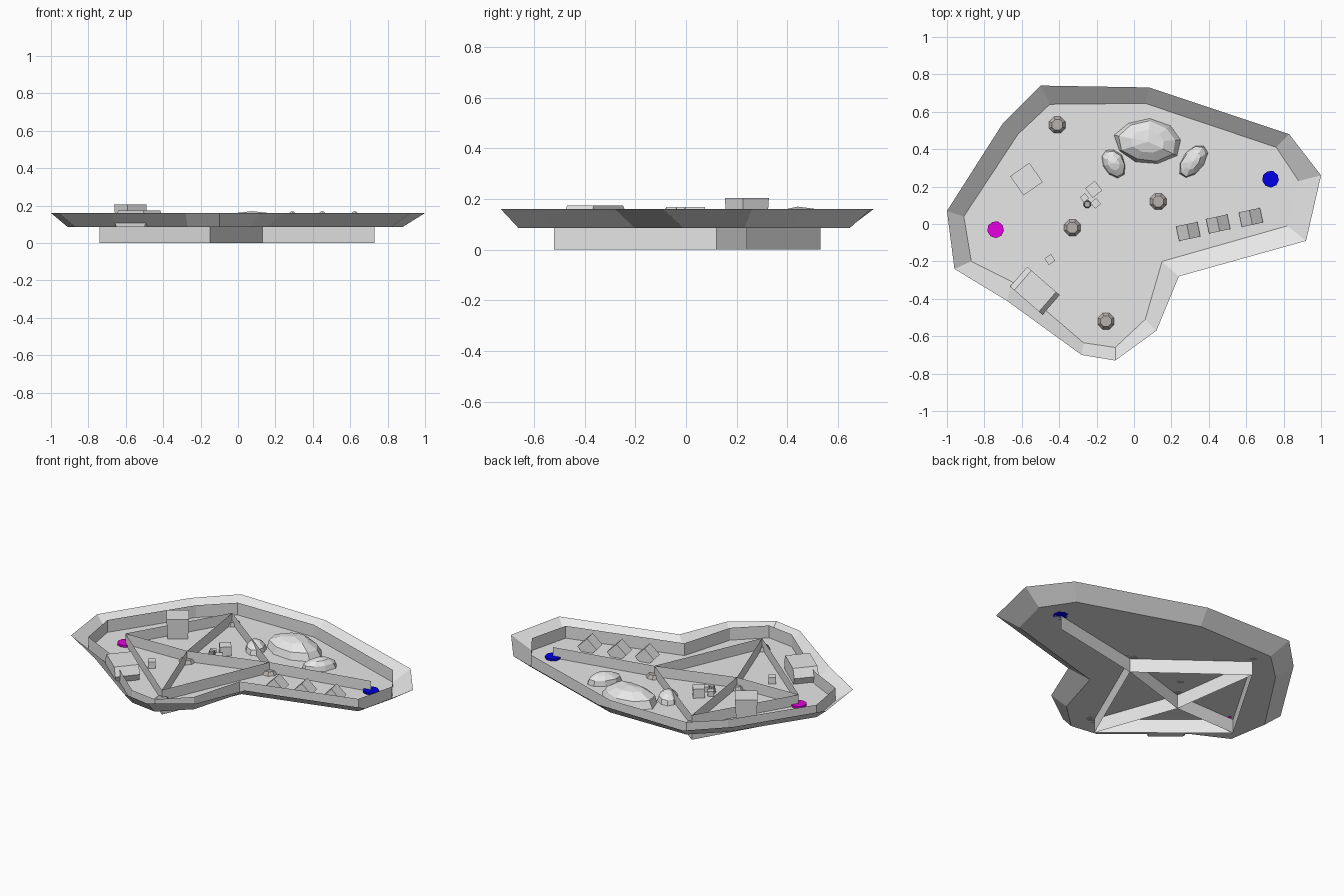
import bpy, bmesh, math, random
from mathutils import Matrix, Vector

cube = bpy.data.objects.get("Cube")
if cube:
    bpy.data.objects.remove(cube, do_unlink=True)

FLOOR, RIM, WALL = 0.085, 0.16, 0.15
random.seed(4)


def material(name, rgb):
    m = bpy.data.materials.new(name)
    m.use_nodes = True
    m.diffuse_color = (*rgb, 1)
    m.node_tree.nodes["Principled BSDF"].inputs["Base Color"].default_value = (*rgb, 1)
    return m


grey = material("light grey", (0.8, 0.8, 0.8))
stone = material("warm grey", (0.47, 0.44, 0.42))
blue = material("blue", (0, 0, 0.8))
magenta = material("magenta", (0.8, 0, 0.75))


def finish(name, bm, mat, loc=(0, 0, 0), turn=0):
    mesh = bpy.data.meshes.new(name)
    bm.to_mesh(mesh)
    bm.free()
    mesh.materials.append(mat)
    ob = bpy.data.objects.new(name, mesh)
    ob.location = loc
    ob.rotation_euler.z = math.radians(turn)
    bpy.context.collection.objects.link(ob)
    return ob


def box(name, x, y, size, top, turn, taper=1.0):
    """Box standing on the floor; taper scales its foot."""
    bm = bmesh.new()
    bmesh.ops.create_cube(bm, size=1)
    for v in bm.verts:
        k = size * (taper if v.co.z < 0 else 1)
        v.co = Vector((v.co.x * k, v.co.y * k, (v.co.z + 0.5) * (top - FLOOR)))
    finish(name, bm, grey, (x, y, FLOOR), turn)


def disc(name, x, y, r1, r2, height, sides, mat):
    bm = bmesh.new()
    bmesh.ops.create_cone(bm, cap_ends=True, segments=sides, radius1=r1, radius2=r2, depth=height)
    finish(name, bm, mat, (x, y, FLOOR + height / 2), 22.5)


def rock(name, x, y, size, turn):
    """Faceted half boulder with a little seeded unevenness."""
    bm = bmesh.new()
    bmesh.ops.create_uvsphere(bm, u_segments=9, v_segments=6, radius=1)
    bmesh.ops.bisect_plane(bm, geom=bm.verts[:] + bm.edges[:] + bm.faces[:],
                           plane_co=(0, 0, 0), plane_no=(0, 0, -1), clear_outer=True)
    for v in bm.verts:
        wobble = random.uniform(0.93, 1.05) if v.co.z < 0.9 else 1
        v.co = Vector([c * s * wobble for c, s in zip(v.co, size)])
    finish(name, bm, grey, (x, y, FLOOR), turn)


# Floor with flared outer skirt and upright inner wall
outer = [(.92, -.09), (1, .26), (.83, .48), (.08, .73), (-.5, .74), (-.7, .54), (-1, .07),
         (-.96, -.24), (-.68, -.41), (-.28, -.7), (-.1, -.73), (.12, -.57), (.24, -.28)]
inner = [(.82, -.01), (.88, .23), (.76, .41), (.06, .645), (-.45, .64), (-.62, .48), (-.91, .04),
         (-.87, -.2), (-.65, -.31), (-.27, -.635), (-.1, -.66), (.06, -.51), (.15, -.2)]


def ring(bm, pts, z):
    return [bm.verts.new((x, y, z)) for x, y in pts]


def band(bm, low, high):
    for i in range(len(low)):
        j = (i + 1) % len(low)
        bm.faces.new((low[j], low[i], high[i], high[j]))


bm = bmesh.new()
base = ring(bm, inner, FLOOR)
bm.faces.new(base)
band(bm, base, ring(bm, outer, RIM))
finish("floor_and_skirt", bm, grey)

bm = bmesh.new()
band(bm, ring(bm, inner, FLOOR), ring(bm, inner, RIM))
finish("inner_wall", bm, grey)

# Thin partitions joining the markers, passing down through the floor
nodes = {"west": (-.74, -.03), "hub": (-.33, -.02), "north": (-.41, .53),
         "south": (-.15, -.52), "mid": (.13, .12), "east": (.73, .24)}
links = ["west hub", "west north", "west south", "hub north", "hub south",
         "hub mid", "north mid", "south mid", "mid east"]
bm = bmesh.new()
for link in links:
    a, b = (nodes[n] for n in link.split())
    bm.faces.new([bm.verts.new((*p, z)) for p, z in ((a, 0), (b, 0), (b, WALL), (a, WALL))])
finish("partitions", bm, grey)

# Markers
for n in ("hub", "north", "south", "mid"):
    disc("marker_" + n, *nodes[n], 0.047, 0.031, 0.02, 8, stone)
disc("marker_west", *nodes["west"], 0.045, 0.045, 0.012, 9, magenta)
disc("marker_east", *nodes["east"], 0.045, 0.045, 0.012, 9, blue)
disc("small_post", -.25, .105, 0.022, 0.016, 0.04, 8, stone)

# Boulders
rock("large_boulder", .075, .44, (.18, .125, .085), -4)
rock("left_boulder", .315, .335, (.06, .105, .06), -35)
rock("right_boulder", -.11, .325, (.06, .085, .06), 30)

# Boxes
box("tall_box", -.575, .24, .125, .205, 35, 0.9)
box("medium_box", -.215, .185, .065, .14, 38)
box("small_box_a", -.265, .14, .035, .115, 40)
box("small_box_b", -.205, .11, .04, .115, 40)
box("small_box_c", -.45, -.19, .042, .125, 35)

# Bevelled crate lying over the rim
bm = bmesh.new()
profile = [(-.1, .085), (.1, .085), (.115, .125), (.09, .175), (-.085, .175), (-.115, .125)]
face = bm.faces.new([bm.verts.new((x, -.07, z)) for x, z in profile])
out = bmesh.ops.extrude_face_region(bm, geom=[face])
bmesh.ops.translate(bm, vec=(0, .14, 0), verts=[g for g in out["geom"] if isinstance(g, bmesh.types.BMVert)])
bmesh.ops.recalc_face_normals(bm, faces=bm.faces)
finish("crate", bm, grey, (-.53, -.357, 0), -41)

# Row of blocks turned up on edge
for i, (x, y) in enumerate([(.29, -.04), (.45, .0), (.625, .035)]):
    bm = bmesh.new()
    bmesh.ops.create_cone(bm, cap_ends=True, segments=4, radius1=.058, radius2=.058, depth=.08,
                          matrix=Matrix.Rotation(math.pi / 2, 4, 'X'))
    bmesh.ops.bisect_plane(bm, geom=bm.verts[:] + bm.edges[:] + bm.faces[:],
                           plane_co=(0, 0, FLOOR - .11), plane_no=(0, 0, -1), clear_outer=True)
    finish("edge_block_%d" % (i + 1), bm, grey, (x, y, .11), 12)
